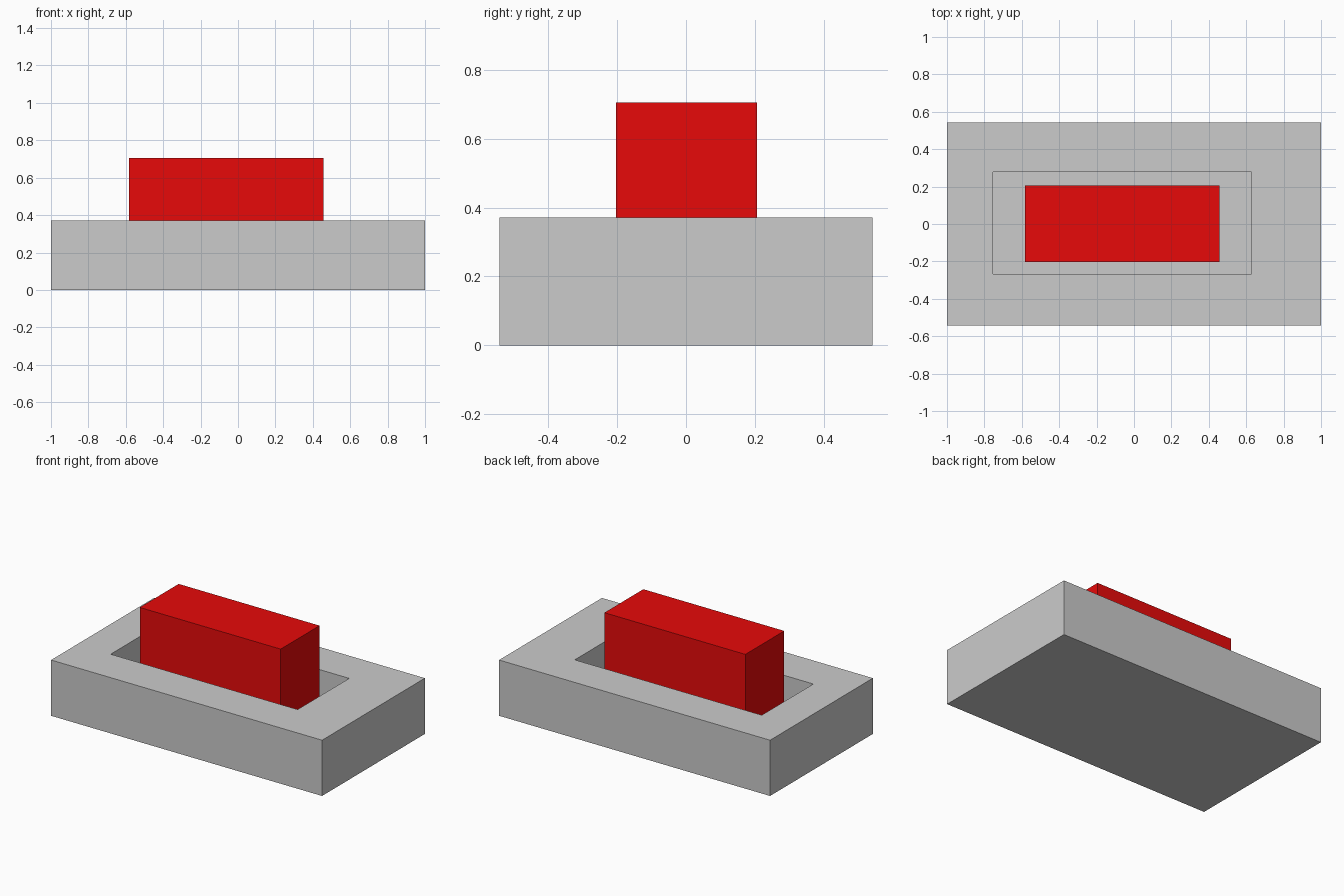
import bpy, bmesh

if "Cube" in bpy.data.objects:
    bpy.data.objects.remove(bpy.data.objects["Cube"])

FLOOR = 0.11  # floor height of the recess


def stacked_rings(name, rings):
    """Closed solid from rectangular rings (x0, x1, y0, y1, z), joined in order."""
    bm = bmesh.new()
    loops = [[bm.verts.new((x, y, z)) for x, y in ((x0, y0), (x1, y0), (x1, y1), (x0, y1))]
             for x0, x1, y0, y1, z in rings]
    for a, b in zip(loops, loops[1:]):
        for i in range(4):
            j = (i + 1) % 4
            bm.faces.new((a[i], a[j], b[j], b[i]))
    bm.faces.new(loops[0][::-1])
    bm.faces.new(loops[-1])
    bmesh.ops.recalc_face_normals(bm, faces=bm.faces)
    mesh = bpy.data.meshes.new(name)
    bm.to_mesh(mesh)
    bm.free()
    obj = bpy.data.objects.new(name, mesh)
    bpy.context.collection.objects.link(obj)
    return obj


# housing: block with an off-centre rectangular recess in its top
outer = (-1.0, 1.0, -0.542, 0.542)
recess = (-0.753, 0.627, -0.267, 0.277)
stacked_rings("housing", [outer + (0.0,), outer + (0.372,),
                          recess + (0.372,), recess + (FLOOR,)])

# button: red block standing on the recess floor
plunger = (-0.583, 0.457, -0.203, 0.207)
button = stacked_rings("button", [plunger + (FLOOR,), plunger + (0.705,)])
red = bpy.data.materials.new("red")
red.diffuse_color = (0.8, 0.003, 0.003, 1.0)
red.use_nodes = True
red.node_tree.nodes["Principled BSDF"].inputs["Base Color"].default_value = red.diffuse_color
button.data.materials.append(red)
